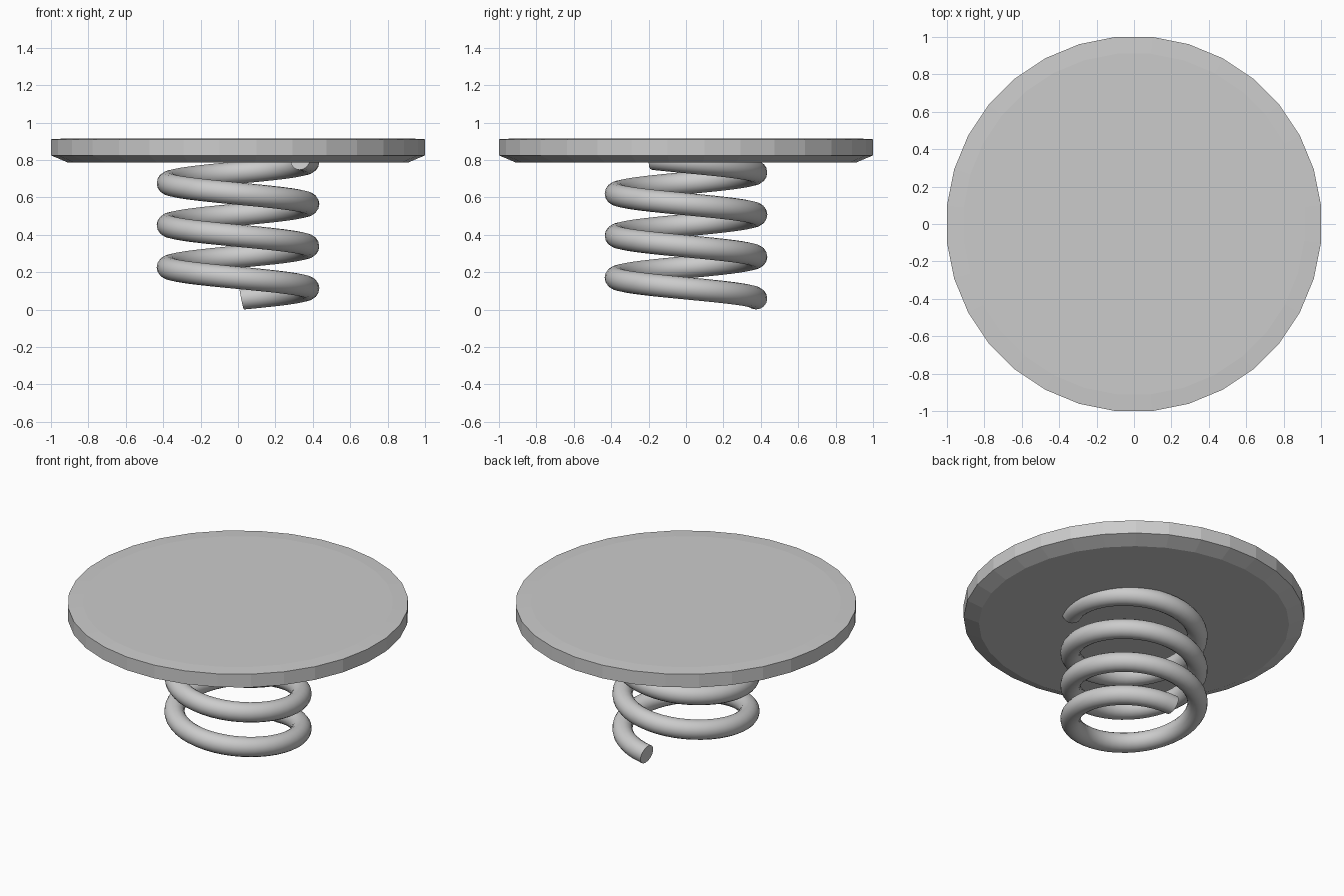
import bpy, bmesh, math
from mathutils import Vector

if "Cube" in bpy.data.objects:
    bpy.data.objects.remove(bpy.data.objects["Cube"])

grey = bpy.data.materials.new("light_grey")
grey.diffuse_color = (0.6, 0.6, 0.6, 1)
grey.use_nodes = True
grey.node_tree.nodes["Principled BSDF"].inputs["Base Color"].default_value = grey.diffuse_color


def skin_rings(name, rings):
    """Join closed rings of points with quads and cap both ends."""
    bm = bmesh.new()
    loops = [[bm.verts.new(p) for p in ring] for ring in rings]
    n = len(loops[0])
    for a, b in zip(loops, loops[1:]):
        for i in range(n):
            j = (i + 1) % n
            bm.faces.new((a[i], a[j], b[j], b[i]))
    bm.faces.new(loops[0])
    bm.faces.new(loops[-1])
    bmesh.ops.recalc_face_normals(bm, faces=bm.faces)
    mesh = bpy.data.meshes.new(name)
    bm.to_mesh(mesh)
    bm.free()
    mesh.materials.append(grey)
    obj = bpy.data.objects.new(name, mesh)
    bpy.context.collection.objects.link(obj)
    return obj


# Round plate: chamfered underside, straight rim, very slightly domed top
SIDES = 32
profile = [(0.915, 0.787), (1.005, 0.825), (1.005, 0.911), (0.915, 0.916)]
plate_rings = []
for r, z in profile:
    angles = [math.tau * (i + 0.5) / SIDES for i in range(SIDES)]
    plate_rings.append([(r * math.cos(a), r * math.sin(a), z) for a in angles])
skin_rings("plate", plate_rings)

# Coil spring: winds clockwise upward from the back, ends inside the plate
COIL_R, TUBE_R, PITCH = 0.375, 0.06, 0.225
START, END, STEPS, TUBE_SIDES = 87, 90 - 1197, 148, 16
coil_rings = []
for s in range(STEPS + 1):
    deg = START + (END - START) * s / STEPS
    a = math.radians(deg)
    radial = Vector((math.cos(a), math.sin(a), 0))
    forward = Vector((math.sin(a), -math.cos(a), 0))
    up = (Vector((0, 0, 1)) - forward * 0.2).normalized()
    centre = radial * COIL_R + Vector((0, 0, 0.058 + PITCH * (90 - deg) / 360))
    coil_rings.append([
        centre + TUBE_R * (radial * math.cos(t) + up * math.sin(t))
        for t in (math.tau * k / TUBE_SIDES for k in range(TUBE_SIDES))])
coil = skin_rings("coil_spring", coil_rings)
bpy.context.view_layer.objects.active = coil
coil.select_set(True)
bpy.ops.object.shade_smooth_by_angle(angle=math.radians(30))
